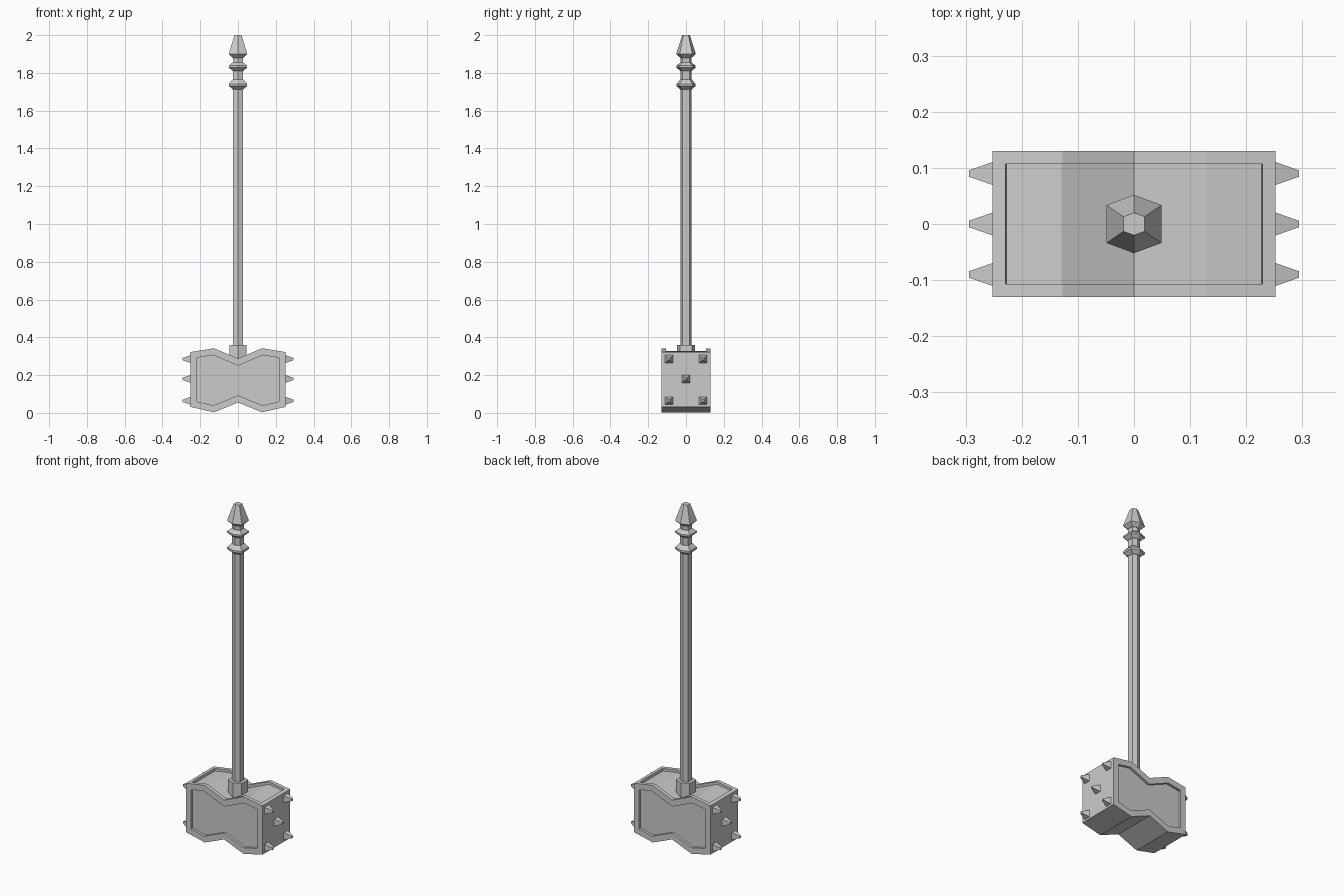
import bpy, bmesh, math
from mathutils import Matrix, Vector

if "Cube" in bpy.data.objects:
    bpy.data.objects.remove(bpy.data.objects["Cube"])


def finish(bm, name):
    bmesh.ops.recalc_face_normals(bm, faces=bm.faces[:])
    me = bpy.data.meshes.new(name)
    bm.to_mesh(me)
    bm.free()
    ob = bpy.data.objects.new(name, me)
    bpy.context.collection.objects.link(ob)
    return ob


def recess(bm, faces, margin, depth):
    """Rimmed panel with straight walls."""
    bmesh.ops.inset_region(bm, faces=faces, thickness=margin, use_even_offset=True)
    bmesh.ops.inset_region(bm, faces=faces, thickness=0.0, depth=-depth, use_even_offset=True)


# slightly stretched hexagon used for every handle part
HEX = [(0, 1), (-0.94, 0.65), (-0.94, -0.65), (0, -1), (0.94, -0.65), (0.94, 0.65)]


def loft(name, rings):
    """Stack hexagons given as (radius, height)."""
    bm = bmesh.new()
    loops = [[bm.verts.new((x * r, y * r, z)) for x, y in HEX] for r, z in rings]
    for a, b in zip(loops, loops[1:]):
        for i in range(6):
            j = (i + 1) % 6
            bm.faces.new((a[i], a[j], b[j], b[i]))
    bm.faces.new(loops[0][::-1])
    bm.faces.new(loops[-1])
    return finish(bm, name)


# hammer head: bow-tie profile extruded through y
W = 0.13
top = [(0.252, 0.322), (0.127, 0.342), (0, 0.288), (-0.127, 0.342), (-0.252, 0.322)]
bottom = [(-0.252, 0.032), (-0.127, 0.003), (0, 0.055), (0.127, 0.003), (0.252, 0.032)]
bm = bmesh.new()
front = bm.faces.new([bm.verts.new((x, -W, z)) for x, z in top + bottom])
ext = bmesh.ops.extrude_face_region(bm, geom=[front], use_keep_orig=True)
bmesh.ops.translate(bm, vec=(0, 2 * W, 0),
                    verts=[v for v in ext["geom"] if isinstance(v, bmesh.types.BMVert)])
bmesh.ops.recalc_face_normals(bm, faces=bm.faces[:])
bm.normal_update()
sides = [[f for f in bm.faces if f.normal.dot(Vector(d)) > 0.7]
         for d in ((0, -1, 0), (0, 1, 0), (0, 0, 1))]
recess(bm, sides[0], 0.035, 0.015)
recess(bm, sides[1], 0.035, 0.015)
recess(bm, sides[2], 0.023, 0.015)
finish(bm, "hammer_head")

# blunt four-sided spikes on both striking faces
bm = bmesh.new()
for side in (-1, 1):
    for y, z in ((-0.09, 0.285), (0.09, 0.285), (0, 0.18), (-0.09, 0.064), (0.09, 0.064)):
        m = (Matrix.Translation((side * 0.272, y, z))
             @ Matrix.Rotation(side * math.pi / 2, 4, 'Y')
             @ Matrix.Rotation(math.pi / 4, 4, 'Z'))
        bmesh.ops.create_cone(bm, cap_ends=True, segments=4, radius1=0.03,
                              radius2=0.008, depth=0.044, matrix=m)
finish(bm, "spikes")

# handle: socket, shaft, grip rings and pommel
loft("socket", [(0.048, 0.25), (0.048, 0.36)])
loft("shaft", [(0.028, 0.3), (0.028, 1.9)])
loft("lower_ring", [(0.03, 1.765), (0.051, 1.742), (0.051, 1.73), (0.03, 1.713)][::-1])
loft("upper_ring", [(0.03, 1.81), (0.051, 1.828), (0.051, 1.838), (0.03, 1.855)])
loft("pommel", [(0.03, 1.88), (0.052, 1.9), (0.02, 2.0)])
